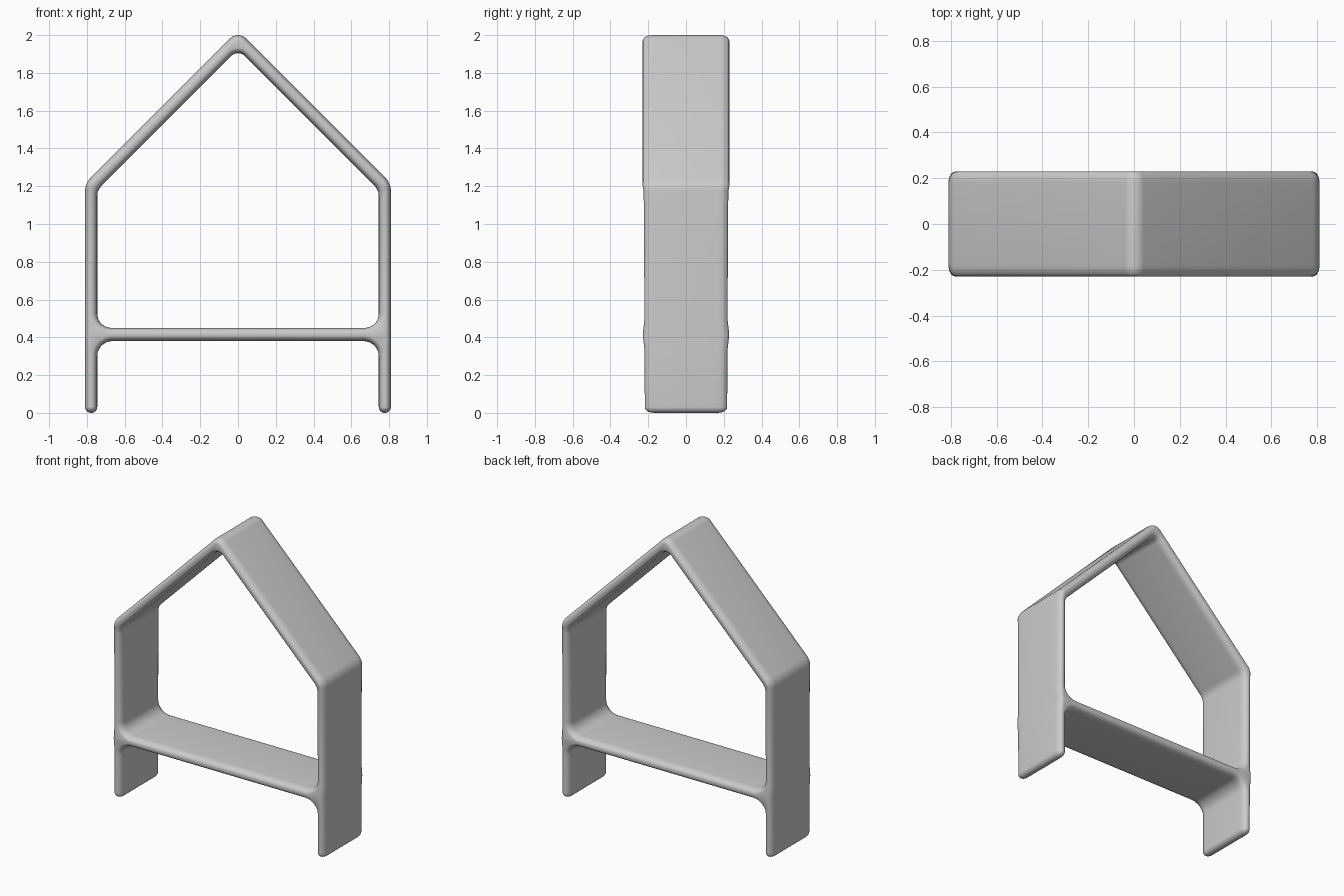
import bpy, bmesh, math
from mathutils import Vector

cube = bpy.data.objects.get("Cube")
if cube:
    bpy.data.objects.remove(cube, do_unlink=True)

HALF_DEPTH, ROUND_Y, ROUND_T = 0.218, 0.05, 0.029
STEPS, ARC = 5, 8


def fillet(corners):
    """Round each (x, z, radius) corner of a closed outline."""
    out = []
    n = len(corners)
    for i, (x, z, r) in enumerate(corners):
        p = Vector((x, z))
        if r == 0:
            out.append(p)
            continue
        u = (Vector(corners[i - 1][:2]) - p).normalized()
        v = (Vector(corners[(i + 1) % n][:2]) - p).normalized()
        half = u.angle(v) / 2
        centre = p + (u + v).normalized() * (r / math.sin(half))
        t = r / math.tan(half)
        start, end = p + u * t - centre, p + v * t - centre
        sweep = math.pi - 2 * half
        for k in range(ARC + 1):
            f = k / ARC
            arc = start * math.sin((1 - f) * sweep) + end * math.sin(f * sweep)
            out.append(centre + arc / math.sin(sweep))
    return out


def mirrored(right_side):
    """Close a right-hand outline ending on the centre line."""
    return right_side + [(-x, z, r) for x, z, r in reversed(right_side[:-1])]


def inset(points, d):
    """Move an outline sideways into the material by d."""
    out = []
    for i, p in enumerate(points):
        e1 = (p - points[i - 1]).normalized()
        e2 = (points[(i + 1) % len(points)] - p).normalized()
        n1, n2 = Vector((-e1.y, e1.x)), Vector((-e2.y, e2.x))
        out.append(p + (n1 + n2) * (d / (1 + n1.dot(n2))))
    return out


def half_depth(z):
    """Roof and shelf are slightly deeper than the side walls."""
    roof = min(max((z - 1.13) / 0.08, 0), 1)
    shelf = max(1 - abs(z - 0.415) / 0.1, 0)
    return HALF_DEPTH + 0.011 * max(roof, shelf)


# Outer silhouette with legs, and the house-shaped opening
outer = fillet(mirrored([
    (0.745, 0.38, 0.08), (0.745, 0, 0.032), (0.81, 0, 0.032),
    (0.81, 0.33, 0), (0.81, 0.415, 0), (0.81, 0.5, 0),
    (0.81, 1.215, 0.1), (0, 2.025, 0.06)]))
opening = fillet(mirrored([
    (0.745, 0.45, 0.075), (0.745, 1.18, 0.08), (0, 1.925, 0.05)]))[::-1]

# Stack inset outlines from back to front to give soft rims
angles = [k / STEPS * math.pi / 2 for k in range(STEPS + 1)]
layers = [(-1, a) for a in reversed(angles)] + [(1, a) for a in angles]

bm = bmesh.new()
caps = {0: [], len(layers) - 1: []}
for outline in (outer, opening):
    rings = []
    for side, a in layers:
        moved = inset(outline, ROUND_T * (1 - math.cos(a)))
        rings.append([
            bm.verts.new((q.x, side * (half_depth(p.y) - ROUND_Y * (1 - math.sin(a))), q.y))
            for p, q in zip(outline, moved)])
    n = len(outline)
    for lower, upper in zip(rings, rings[1:]):
        for i in range(n):
            j = (i + 1) % n
            bm.faces.new((lower[i], lower[j], upper[j], upper[i]))
    for index in caps:
        ring = rings[index]
        caps[index] += [bm.edges.get((ring[i - 1], ring[i])) for i in range(n)]

# Narrow front and back caps
for edges in caps.values():
    bmesh.ops.triangle_fill(bm, edges=edges, use_beauty=True, normal=(0, 1, 0))
bmesh.ops.recalc_face_normals(bm, faces=bm.faces[:])

mesh = bpy.data.meshes.new("house_frame")
bm.to_mesh(mesh)
bm.free()
frame = bpy.data.objects.new("house_frame", mesh)
bpy.context.collection.objects.link(frame)

grey = bpy.data.materials.new("light_grey")
grey.use_nodes = True
colour = (0.6, 0.6, 0.6, 1)
grey.diffuse_color = colour
grey.node_tree.nodes["Principled BSDF"].inputs["Base Color"].default_value = colour
mesh.materials.append(grey)

bpy.context.view_layer.objects.active = frame
frame.select_set(True)
bpy.ops.object.shade_smooth_by_angle(angle=math.radians(50))
